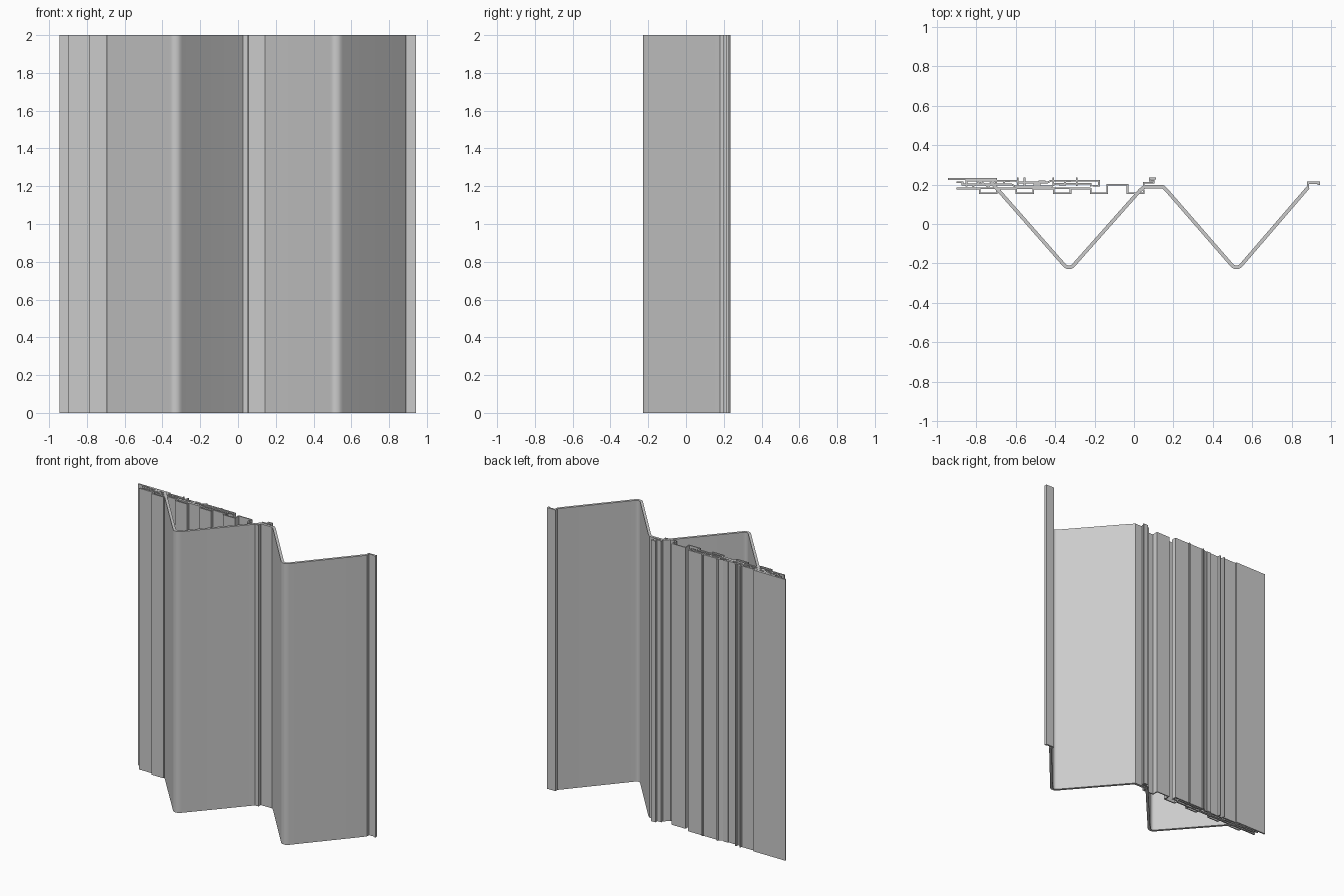
import bpy, bmesh
from mathutils import Vector

if "Cube" in bpy.data.objects:
    bpy.data.objects.remove(bpy.data.objects["Cube"])

H = 2.0


def ribbon(name, path, t, smooth=False):
    """Extrude an open path, thickened by t with mitred corners, up to height H."""
    p = [Vector(q) for q in path]
    left, right = [], []
    for i, q in enumerate(p):
        a = (q - p[i - 1]).normalized() if i else (p[1] - q).normalized()
        b = (p[i + 1] - q).normalized() if i < len(p) - 1 else a
        na, nb = Vector((-a.y, a.x)), Vector((-b.y, b.x))
        m = (na + nb).normalized()
        off = m * (t / 2 / max(m.dot(na), 0.4))
        left.append(q + off)
        right.append(q - off)
    bm = bmesh.new()
    rows = [[(bm.verts.new((l.x, l.y, z)), bm.verts.new((r.x, r.y, z)))
             for l, r in zip(left, right)] for z in (0, H)]
    lo, hi = rows
    for i in range(len(p) - 1):
        bm.faces.new((lo[i][0], lo[i + 1][0], hi[i + 1][0], hi[i][0]))
        bm.faces.new((lo[i][1], hi[i][1], hi[i + 1][1], lo[i + 1][1]))
        for r in rows:
            bm.faces.new((r[i][0], r[i][1], r[i + 1][1], r[i + 1][0]))
    for i in (0, -1):
        bm.faces.new((lo[i][0], hi[i][0], hi[i][1], lo[i][1]))
    bmesh.ops.recalc_face_normals(bm, faces=bm.faces)
    me = bpy.data.meshes.new(name)
    bm.to_mesh(me)
    bm.free()
    ob = bpy.data.objects.new(name, me)
    bpy.context.collection.objects.link(ob)
    if smooth:
        bpy.context.view_layer.objects.active = ob
        ob.select_set(True)
        bpy.ops.object.shade_smooth_by_angle()
        ob.select_set(False)


def valley(x):
    """Rounded bottom of one V fold."""
    return [(x - .028, -.204), (x - .018, -.214), (x - .008, -.219),
            (x + .008, -.219), (x + .018, -.214), (x + .028, -.204)]


# Main folded sheet with two V folds and an end lip
ribbon("folded_sheet",
       [(-.725, .215), (-.705, .19), (-.685, .168)] + valley(-.33)
       + [(.03, .17), (.052, .188), (.147, .188), (.165, .172)]
       + valley(.52) + [(.883, .185)], .018, True)
ribbon("right_lip", [(.883, .178), (.883, .209), (.937, .209), (.937, .197)], .012)

# Left flange
ribbon("left_flange", [(-.945, .229), (-.70, .229), (-.70, .205)], .01)

# Front rail of stepped channels, ending in a box fold
rail = [(-.90, .178)]
for x in (-.74, -.555, -.365):
    rail += [(x - .043, .178), (x - .043, .157), (x + .043, .157), (x + .043, .178)]
rail += [(-.22, .178), (-.22, .157), (-.135, .157), (-.135, .2),
         (-.033, .2), (-.033, .157), (.05, .157), (.05, .176)]
# channel floors are joined by a continuous web behind them
ribbon("stepped_rail", rail, .008)
ribbon("rail_web", [(-.90, .181), (-.22, .181)], .008)

# Layered interlock strips behind the rail
ribbon("middle_strip", [(-.90, .212), (-.87, .212), (-.87, .2), (-.62, .2), (-.60, .19),
                        (-.42, .19), (-.40, .204), (-.22, .204), (-.22, .19)], .009)
ribbon("back_strip", [(-.85, .19), (-.85, .219), (-.60, .219), (-.58, .21), (-.44, .21),
                      (-.42, .22), (-.177, .22), (-.177, .194), (-.21, .194)], .009)

# Small standing ribs and hooks on the back strip
for x in (-.59, -.555, -.41, -.29):
    ribbon("back_rib", [(x, .194), (x, .235)], .009)
for x in (-.66, -.48, -.35):
    ribbon("inner_hook", [(x - .03, .2), (x, .2), (x, .217), (x + .03, .217)], .009)
ribbon("left_brace", [(-.82, .19), (-.78, .215), (-.74, .19), (-.71, .22)], .01)

# Hook at the centre crest
ribbon("crest_hook", [(.05, .195), (.05, .209), (.10, .209), (.10, .220), (.08, .220),
                      (.08, .231), (.112, .231)], .008)
